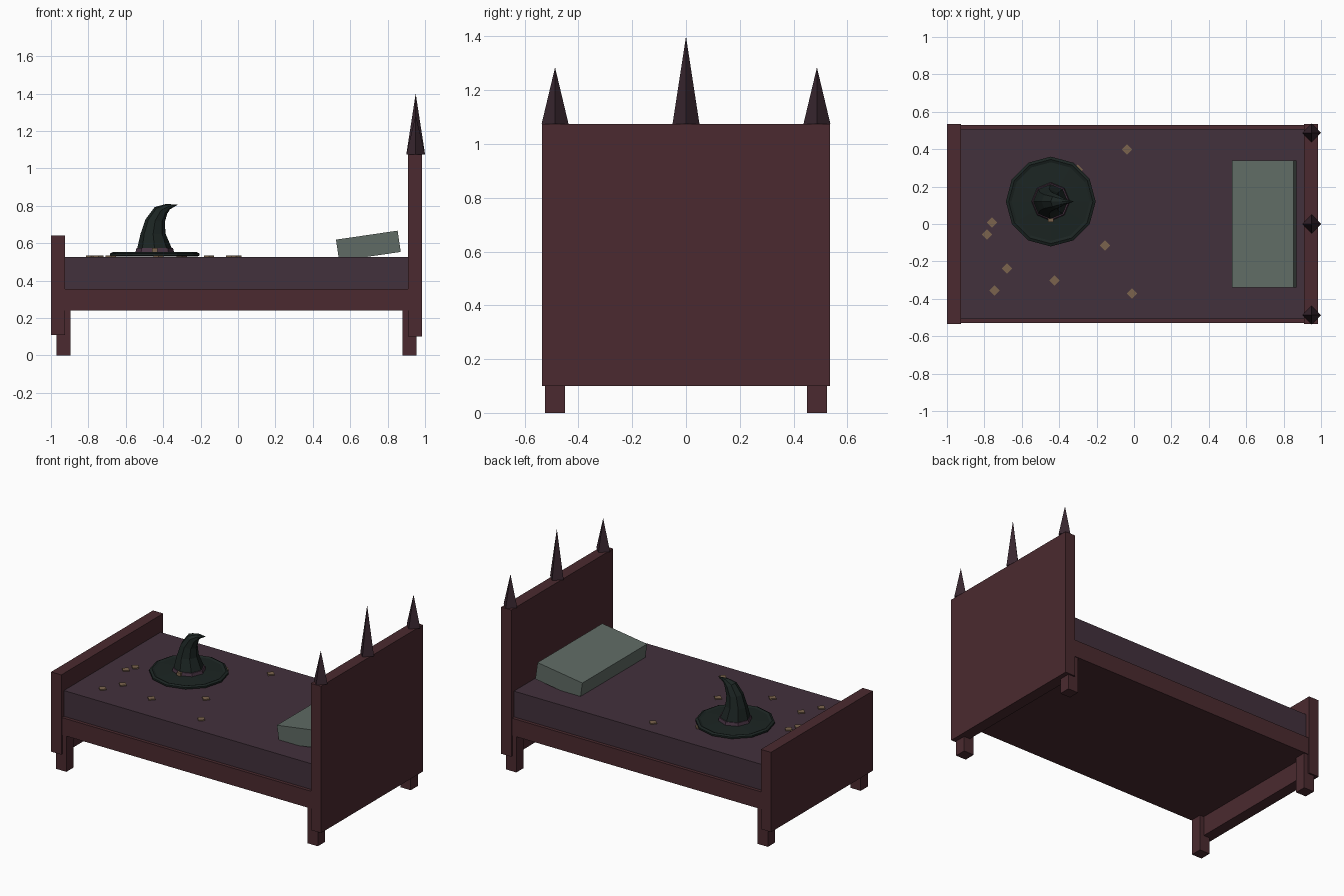
import bpy, bmesh, math
from mathutils import Matrix, Vector

if "Cube" in bpy.data.objects:
    bpy.data.objects.remove(bpy.data.objects["Cube"])


def material(name, r, g, b):
    m = bpy.data.materials.new(name)
    m.diffuse_color = tuple((c / 255) ** 2.2 for c in (r, g, b)) + (1,)
    m.use_nodes = True
    m.node_tree.nodes["Principled BSDF"].inputs["Base Color"].default_value = m.diffuse_color
    return m


WOOD = material("dark_wood", 76, 46, 51)
SPIKE = material("spike_wood", 58, 42, 50)
CLOTH = material("plum_cloth", 68, 52, 62)
PILLOW = material("grey_green", 96, 107, 101)
FELT = material("black_felt", 33, 41, 39)
BAND = material("band_purple", 74, 56, 70)
GOLD = material("old_gold", 122, 100, 78)


def finish(name, bm, mat):
    bmesh.ops.recalc_face_normals(bm, faces=bm.faces)
    me = bpy.data.meshes.new(name)
    bm.to_mesh(me)
    bm.free()
    me.materials.append(mat)
    ob = bpy.data.objects.new(name, me)
    bpy.context.collection.objects.link(ob)
    return ob


def box(name, x, y, z, mat):
    bm = bmesh.new()
    size = Matrix.Diagonal((x[1] - x[0], y[1] - y[0], z[1] - z[0], 1))
    mid = Matrix.Translation([sum(v) / 2 for v in (x, y, z)])
    bmesh.ops.create_cube(bm, size=1, matrix=mid @ size)
    return finish(name, bm, mat)


def cone(name, base, r1, r2, height, sides, mat):
    bm = bmesh.new()
    bmesh.ops.create_cone(bm, cap_ends=True, segments=sides, radius1=r1, radius2=r2, depth=height,
                          matrix=Matrix.Translation(Vector(base) + Vector((0, 0, height / 2))))
    return finish(name, bm, mat)


def loft(name, rings, sides, mat):
    """Rings are (x, y, z, radius, tilt about y); ends are capped."""
    bm = bmesh.new()
    loops = []
    for x, y, z, r, tilt in rings:
        rot = Matrix.Rotation(tilt, 3, 'Y')
        loops.append([bm.verts.new(Vector((x, y, z)) + rot @ Vector((r * math.cos(a), r * math.sin(a), 0)))
                      for a in (2 * math.pi * i / sides for i in range(sides))])
    for a, b in zip(loops, loops[1:]):
        for i in range(sides):
            j = (i + 1) % sides
            bm.faces.new((a[i], a[j], b[j], b[i]))
    bm.faces.new(loops[0])
    bm.faces.new(loops[-1])
    return finish(name, bm, mat)


# Bed frame
box("headboard", (0.91, 0.985), (-0.535, 0.535), (0.10, 1.075), WOOD)
box("footboard", (-1.0, -0.925), (-0.535, 0.535), (0.11, 0.64), WOOD)
box("bed_base", (-0.93, 0.915), (-0.53, 0.53), (0.24, 0.355), WOOD)
for side in (-1, 1):
    y = sorted((side * 0.45, side * 0.525))
    box("foot_leg", (-0.97, -0.895), y, (0, 0.245), WOOD)
    box("head_leg", (0.88, 0.955), y, (0, 0.245), WOOD)

# Headboard spikes
for y, h in ((-0.487, 0.21), (0, 0.325), (0.487, 0.21)):
    cone("headboard_spike", (0.95, y, 1.075), 0.05, 0, h, 4, SPIKE)

# Bedding
box("mattress", (-0.925, 0.91), (-0.508, 0.508), (0.35, 0.526), CLOTH)
pillow = box("pillow", (-0.1665, 0.1665), (-0.34, 0.34), (-0.0575, 0.0575), PILLOW)
pillow.location = (0.697, 0, 0.586)
pillow.rotation_euler.y = math.radians(-8.3)

# Pointed hat
hx, hy = -0.445, 0.12
loft("hat_brim", [(hx, hy, z, r, 0) for z, r in
                  ((0.528, 0.225), (0.534, 0.24), (0.545, 0.24), (0.552, 0.225), (0.546, 0.21), (0.553, 0.10))],
     12, FELT)
loft("hat_crown", [(hx, hy, 0.545, 0.10, 0), (hx - 0.002, hy, 0.58, 0.09, 0),
                   (-0.454, hy, 0.65, 0.067, 0), (-0.443, hy, 0.72, 0.052, 0.15),
                   (-0.412, hy, 0.775, 0.038, 0.5), (-0.375, hy, 0.795, 0.018, 0.9),
                   (-0.323, hy, 0.806, 0.001, 1.2)], 8, FELT)
loft("hat_band", [(hx, hy, 0.548, 0.104, 0), (hx, hy, 0.573, 0.098, 0)], 8, BAND)
box("hat_buckle", (hx - 0.014, hx + 0.014), (hy - 0.108, hy - 0.09), (0.55, 0.574), GOLD)

# Scattered coins
for x, y in ((-0.037, 0.398), (-0.76, 0.008), (-0.786, -0.056), (-0.68, -0.238), (-0.746, -0.356),
             (-0.425, -0.302), (-0.155, -0.115), (-0.01, -0.372), (-0.30, 0.29)):
    cone("coin", (x, y, 0.525), 0.028, 0.028, 0.008, 4, GOLD)
